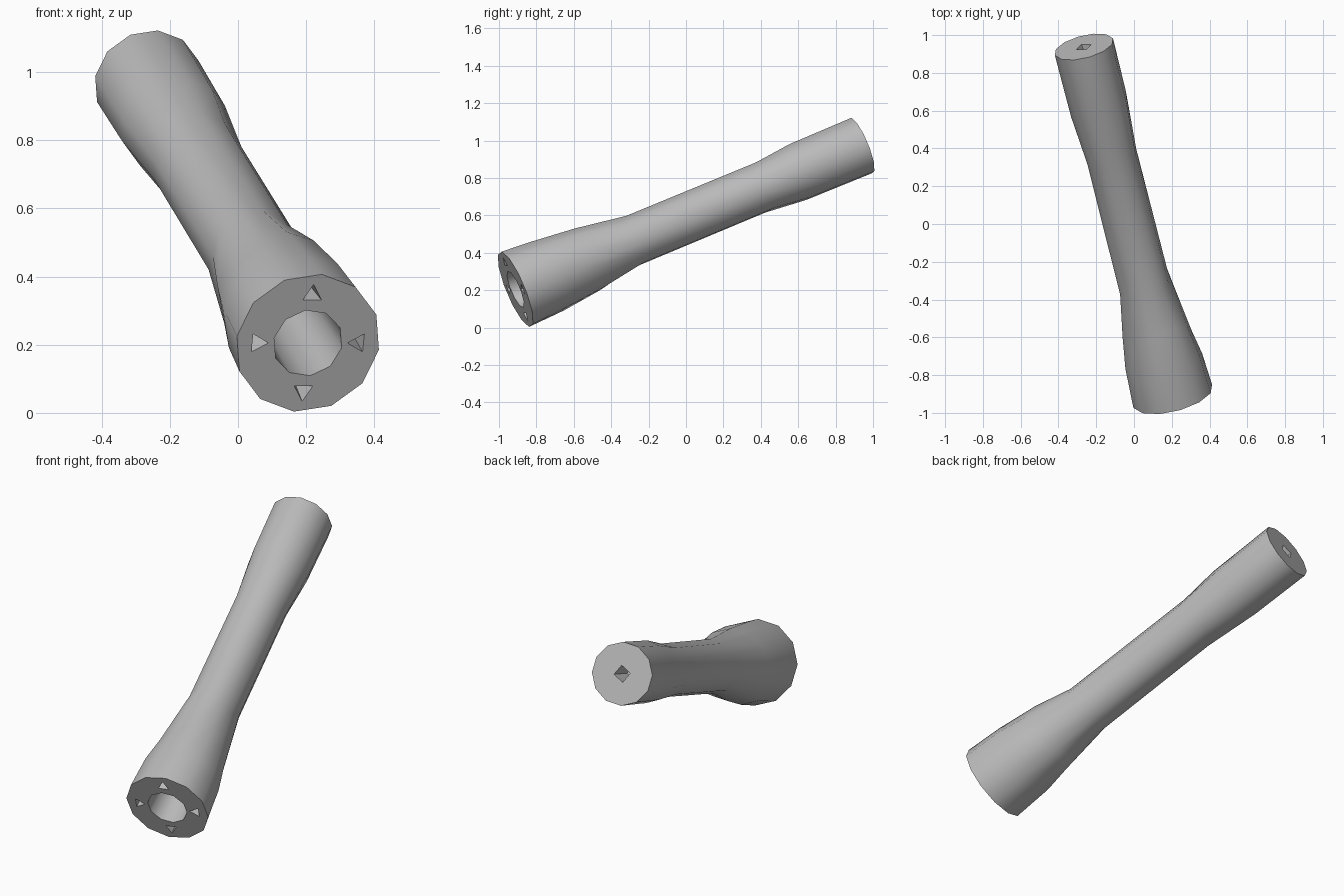
import bpy, bmesh, math
from mathutils import Vector, Matrix

cube = bpy.data.objects.get("Cube")
if cube:
    bpy.data.objects.remove(cube)

# Tilted axis running from the wide socket end to the narrow end
START = Vector((0.205, -0.912, 0.205))
END = Vector((-0.265, 0.938, 0.973))
AXIS = END - START
LENGTH = AXIS.length
FRAME = Matrix.Translation(START) @ AXIS.to_track_quat('Z', 'Y').to_matrix().to_4x4()

grey = bpy.data.materials.new("plain grey")
grey.use_nodes = True
COLOUR = (0.5, 0.5, 0.5, 1)
grey.diffuse_color = COLOUR
grey.node_tree.nodes["Principled BSDF"].inputs["Base Color"].default_value = COLOUR


def loft(name, rings, sides, centre=(0, 0), turn=0.0):
    """Closed tube through (height, radius, wobble) rings, laid along the axis."""
    bm = bmesh.new()
    loops = []
    for height, radius, wobble in rings:
        loop = []
        for i in range(sides):
            a = turn + math.tau * i / sides
            shift = wobble * math.sin(2.5 * a + height * 7)
            loop.append(bm.verts.new((centre[0] + radius * math.cos(a),
                                      centre[1] + radius * math.sin(a),
                                      height + shift)))
        loops.append(loop)
    for low, high in zip(loops, loops[1:]):
        for i in range(sides):
            j = (i + 1) % sides
            bm.faces.new((low[i], low[j], high[j], high[i]))
    bm.faces.new(loops[0][::-1])
    bm.faces.new(loops[-1])
    bmesh.ops.recalc_face_normals(bm, faces=bm.faces)
    bm.transform(FRAME)
    mesh = bpy.data.meshes.new(name)
    bm.to_mesh(mesh)
    bm.free()
    mesh.materials.append(grey)
    obj = bpy.data.objects.new(name, mesh)
    bpy.context.collection.objects.link(obj)
    return obj


# Handle: flared socket end, slim waist, slightly thicker far end
profile = [(0, 0.218, 0), (0.09, 0.208, 0.02), (0.19, 0.182, 0.025),
           (0.335, 0.138, 0.025), (0.70, 0.136, 0.02), (0.83, 0.158, 0.02),
           (1, 0.161, 0)]
handle = loft("handle", [(t * LENGTH, r, w * LENGTH) for t, r, w in profile],
              12, turn=0.1)

# Cutters: deep central bore, four small pits around it, diamond pit at the far end
cutters = [loft("bore_cutter", [(-0.05, 0.106, 0), (0.55, 0.09, 0)], 10, turn=0.15)]
for k in range(4):
    a = k * math.pi / 2
    spot = (0.152 * math.cos(a), 0.152 * math.sin(a))
    cutters.append(loft("pit_cutter", [(-0.02, 0.036, 0), (0.12, 0.012, 0)],
                        3, spot, a + (math.pi if k % 2 == 0 else 0)))
cutters.append(loft("end_pit_cutter",
                    [(LENGTH - 0.12, 0.015, 0), (LENGTH + 0.02, 0.048, 0)], 4, turn=0.2))

# Carve the holes
bpy.ops.object.select_all(action='DESELECT')
bpy.context.view_layer.objects.active = handle
handle.select_set(True)
for cutter in cutters:
    cutter.hide_render = True
    mod = handle.modifiers.new("carve", 'BOOLEAN')
    mod.operation = 'DIFFERENCE'
    mod.solver = 'EXACT'
    mod.object = cutter
    bpy.ops.object.modifier_apply(modifier=mod.name)
    bpy.data.objects.remove(cutter)

# Soft shading along the barrel, crisp rims
bpy.ops.object.shade_smooth_by_angle(angle=math.radians(40))
